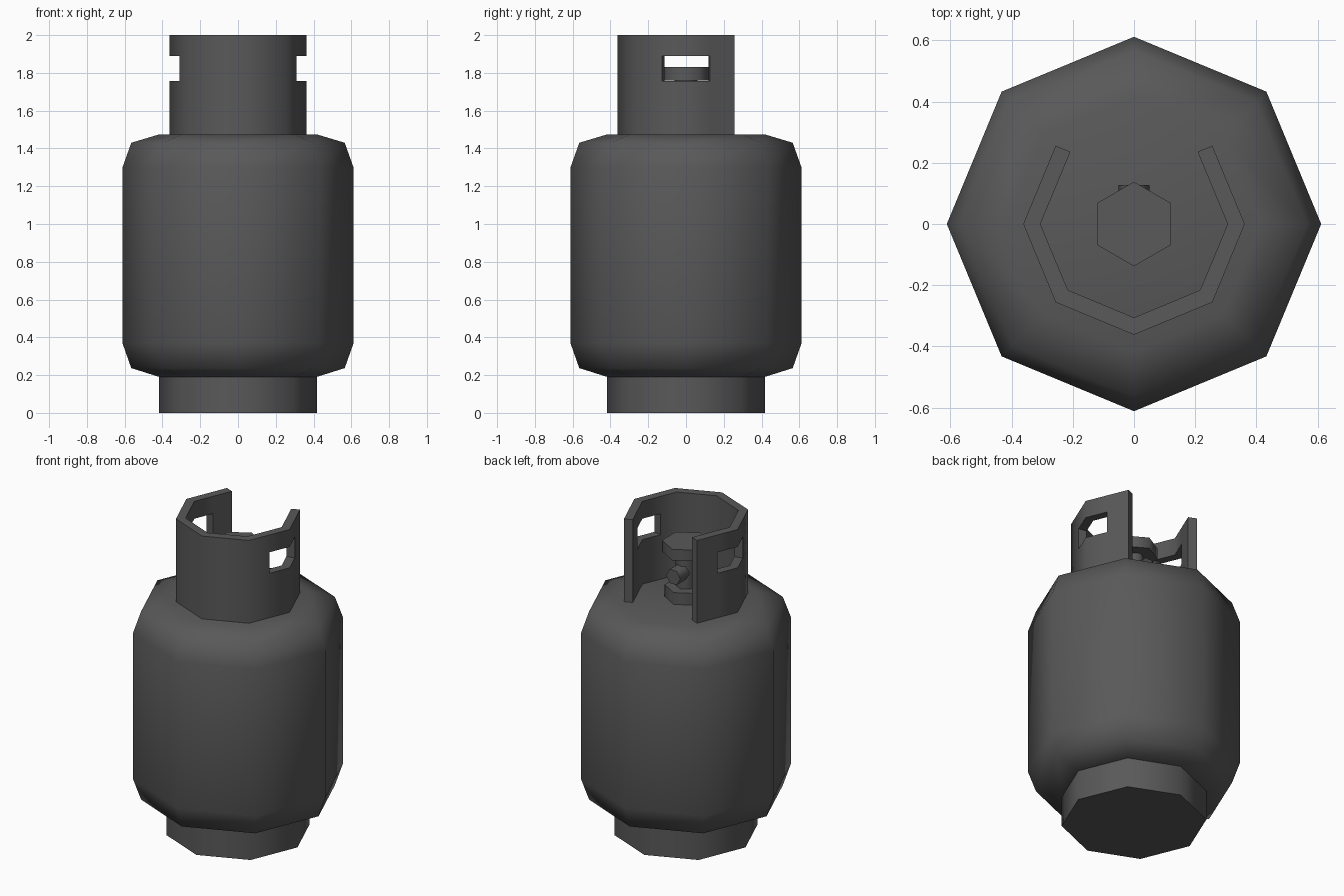
import bpy, bmesh
from math import sin, cos, pi, radians
from mathutils import Matrix

if "Cube" in bpy.data.objects:
    bpy.data.objects.remove(bpy.data.objects["Cube"])

# Dark grey paint
paint = bpy.data.materials.new("dark_grey_paint")
paint.diffuse_color = (0.1, 0.1, 0.1, 1)
paint.use_nodes = True
paint.node_tree.nodes["Principled BSDF"].inputs["Base Color"].default_value = paint.diffuse_color


def finish(name, bm, angle=65):
    bmesh.ops.recalc_face_normals(bm, faces=bm.faces)
    me = bpy.data.meshes.new(name)
    bm.to_mesh(me)
    bm.free()
    for p in me.polygons:
        p.use_smooth = True
    me.set_sharp_from_angle(angle=radians(angle))
    me.materials.append(paint)
    ob = bpy.data.objects.new(name, me)
    bpy.context.collection.objects.link(ob)
    return ob


def lathe(name, profile, sides, start=0.0, matrix=Matrix()):
    """Closed solid of revolution from (radius, height) pairs."""
    bm = bmesh.new()
    rings = []
    for r, z in profile:
        angles = [start + 2 * pi * i / sides for i in range(sides)]
        rings.append([bm.verts.new((r * cos(a), r * sin(a), z)) for a in angles])
    for low, high in zip(rings, rings[1:]):
        for i in range(sides):
            j = (i + 1) % sides
            bm.faces.new((low[i], low[j], high[j], high[i]))
    bm.faces.new(rings[0][::-1])
    bm.faces.new(rings[-1])
    bm.transform(matrix)
    return finish(name, bm)


# Tank body and foot ring
lathe("tank_body", [(0.415, 0.19), (0.565, 0.237), (0.612, 0.37),
                    (0.612, 1.298), (0.565, 1.43), (0.415, 1.475)], 8)
lathe("foot_ring", [(0.417, 0.0), (0.417, 0.19)], 8)

# Valve: base nut, stem, side outlet, hand wheel
lathe("valve_base", [(0.123, 1.47), (0.123, 1.55)], 6, pi / 2)
lathe("valve_stem", [(0.06, 1.54), (0.06, 1.77)], 6, pi / 2)
lathe("hand_wheel", [(0.138, 1.76), (0.138, 1.83)], 6, pi / 2)
lathe("valve_outlet", [(0.05, 0.0), (0.05, 0.128)], 6, 0,
      Matrix.Translation((0, 0, 1.65)) @ Matrix.Rotation(-pi / 2, 4, 'X'))

# Collar: open octagonal guard, right half of its path mirrored to the left
outer = [(0.256, 0.256), (0.31, 0.126), (0.362, 0), (0.31, -0.126),
         (0.256, -0.256), (0, -0.362)]
inner = [(0.208, 0.236), (0.257, 0.118), (0.306, 0), (0.259, -0.114),
         (0.216, -0.216), (0, -0.306)]
outer += [(-x, y) for x, y in outer[-2::-1]]
inner += [(-x, y) for x, y in inner[-2::-1]]
levels = [1.47, 1.757, 1.89, 2.0]
n = len(outer) - 1


def solid(i, j):
    # Hand holes wrap the side corners at mid height
    return 0 <= i < n and 0 <= j < 3 and not (j == 1 and i in (1, 2, n - 3, n - 2))


bm = bmesh.new()
out_v = [[bm.verts.new((*p, z)) for z in levels] for p in outer]
in_v = [[bm.verts.new((*p, z)) for z in levels] for p in inner]
for i in range(n):
    for j in range(3):
        if not solid(i, j):
            continue
        corners = [(i, j), (i + 1, j), (i + 1, j + 1), (i, j + 1)]
        for layer in (out_v, in_v):
            bm.faces.new([layer[a][b] for a, b in corners])
        neighbours = [(i, j - 1), (i + 1, j), (i, j + 1), (i - 1, j)]
        for k, cell in enumerate(neighbours):
            if not solid(*cell):
                (a, b), (c, d) = corners[k], corners[(k + 1) % 4]
                bm.faces.new((out_v[a][b], out_v[c][d], in_v[c][d], in_v[a][b]))
bmesh.ops.delete(bm, geom=[v for v in bm.verts if not v.link_faces], context='VERTS')
finish("collar_guard", bm)
